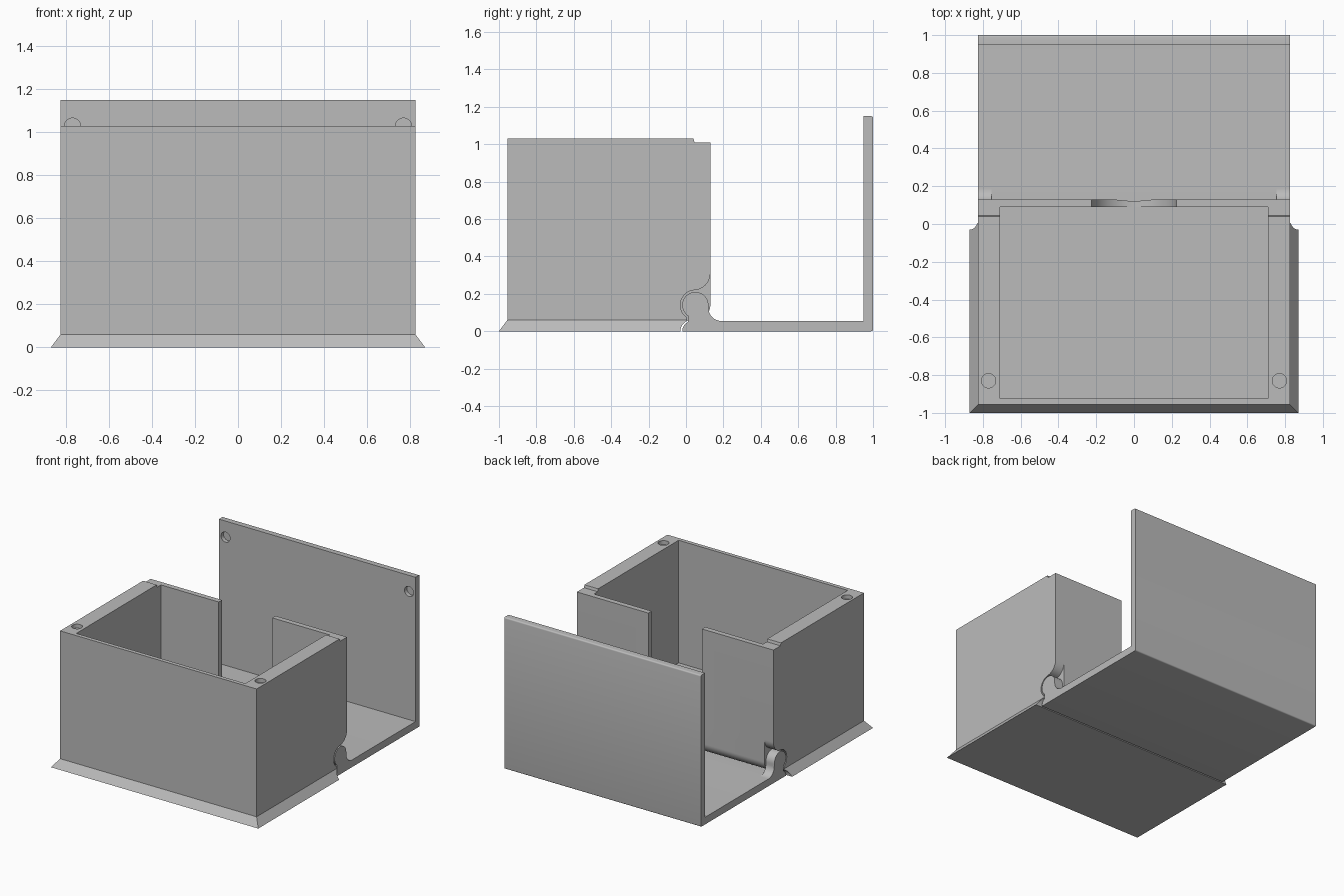
import bpy, bmesh, math
from mathutils import Vector

if "Cube" in bpy.data.objects:
    bpy.data.objects.remove(bpy.data.objects["Cube"])

grey = bpy.data.materials.new("plain grey")
grey.diffuse_color = (0.5, 0.5, 0.5, 1)
grey.use_nodes = True
grey.node_tree.nodes["Principled BSDF"].inputs["Base Color"].default_value = grey.diffuse_color

HINGE = (0.05, 0.14)     # hinge axis in y, z


def arc(c, r, a0, a1, n=16):
    """Points on an arc, angles in degrees."""
    return [(c[0] + r * math.cos(math.radians(a0 + (a1 - a0) * i / n)),
             c[1] + r * math.sin(math.radians(a0 + (a1 - a0) * i / n))) for i in range(n + 1)]


def make(name, bm):
    bmesh.ops.recalc_face_normals(bm, faces=bm.faces)
    me = bpy.data.meshes.new(name)
    bm.to_mesh(me)
    bm.free()
    ob = bpy.data.objects.new(name, me)
    bpy.context.collection.objects.link(ob)
    me.materials.append(grey)
    return ob


def extrude(name, pts, a, b, axis="x"):
    """Extrude an outline from a to b along an axis."""
    place = {"x": lambda u, v: (a, u, v), "y": lambda u, v: (u, a, v),
             "z": lambda u, v: (u, v, a)}[axis]
    step = Vector([(b - a) * (axis == k) for k in "xyz"])
    bm = bmesh.new()
    face = bm.faces.new([bm.verts.new(place(*p)) for p in pts])
    out = bmesh.ops.extrude_face_region(bm, geom=[face])
    bmesh.ops.translate(bm, vec=step, verts=[g for g in out["geom"] if isinstance(g, bmesh.types.BMVert)])
    return make(name, bm)


def rect(u0, u1, v0, v1):
    return [(u0, v0), (u1, v0), (u1, v1), (u0, v1)]


def combine(ob, tool, op):
    """Apply a boolean and discard the tool."""
    m = ob.modifiers.new("cut", "BOOLEAN")
    m.object, m.operation, m.solver = tool, op, "EXACT"
    bpy.ops.object.select_all(action="DESELECT")
    bpy.context.view_layer.objects.active = ob
    ob.select_set(True)
    bpy.ops.object.modifier_apply(modifier=m.name)
    bpy.data.objects.remove(tool)


def finish(ob):
    bpy.ops.object.select_all(action="DESELECT")
    bpy.context.view_layer.objects.active = ob
    ob.select_set(True)
    bpy.ops.object.shade_smooth_by_angle(angle=math.radians(30))


# Box body with a rounded hinge barrel at the lower back
body = extrude("box_body", [(-0.955, 0), (0.05, 0), (0.05, 0.06)] + arc(HINGE, 0.08, -90, 0)[1:]
               + [(0.13, 1.01), (0.045, 1.01), (0.04, 1.03), (-0.955, 1.03)], -0.825, 0.825)

# Flared skirt around the foot
bm = bmesh.new()
low = [bm.verts.new((x, y, 0)) for x, y in rect(-0.87, 0.87, -1, 0.01)]
top = [bm.verts.new((x, y, 0.06)) for x, y in rect(-0.825, 0.825, -0.955, 0.01)]
bm.faces.new(low)
bm.faces.new(top)
for i in range(4):
    j = (i + 1) % 4
    bm.faces.new((low[i], low[j], top[j], top[i]))
combine(body, make("skirt", bm), "UNION")

# Rounded undercut that clears the lid floor
combine(body, extrude("undercut", [(-0.03, -0.05)] + arc((0.03, 0), 0.06, 180, 90)
                      + [(0.08, 0.06), (0.08, -0.05)], -1, 1), "DIFFERENCE")

# Cavity and U-shaped finger notch in the back wall
combine(body, extrude("cavity", rect(-0.71, 0.71, -0.925, 0.09), 0.1, 1.2, "z"), "DIFFERENCE")
combine(body, extrude("notch", [(-0.225, 1.2)] + arc((0, 0.33), 0.225, 180, 360, 40)
                      + [(0.225, 1.2)], 0.0, 0.3, "y"), "DIFFERENCE")

# Knuckle reliefs and magnet holes on both sides
relief = ([(0.3, 0.02), (0.3, 0.31), (0.13, 0.31)] + arc((0.04, 0.31), 0.09, 0, -90)[1:]
          + arc(HINGE, 0.08, 90, 235, 24) + [(0.004, 0.02)])
for s in (-1, 1):
    combine(body, extrude("relief", relief, s * 0.75, s * 0.9), "DIFFERENCE")
    combine(body, extrude("hole", arc((s * 0.77, -0.83), 0.038, 0, 348.75, 31), 1.0, 1.1, "z"), "DIFFERENCE")
finish(body)

# Lid: floor and upright panel in one L-shaped section
lid = extrude("lid", arc((0.035, 0), 0.055, 180, 90) + [(0.95, 0.055), (0.95, 1.15), (0.99, 1.15)]
              + arc((0.99, 1.14), 0.01, 90, 0, 4)[1:] + arc((0.99, 0.01), 0.01, 0, -90, 4), -0.825, 0.825)

# Lid knuckles with filleted necks, and matching magnet holes
knuckle = ([(0.01, 0.03)] + arc(HINGE, 0.07, 235, 0, 32)
           + arc((0.19, 0.125), 0.07, 180, 270) + [(0.2, 0.03)])
for s in (-1, 1):
    combine(lid, extrude("knuckle", knuckle, s * 0.755, s * 0.825), "UNION")
    combine(lid, extrude("hole", arc((s * 0.77, 1.028), 0.038, 0, 348.75, 31), 0.9, 0.98, "y"), "DIFFERENCE")
finish(lid)
